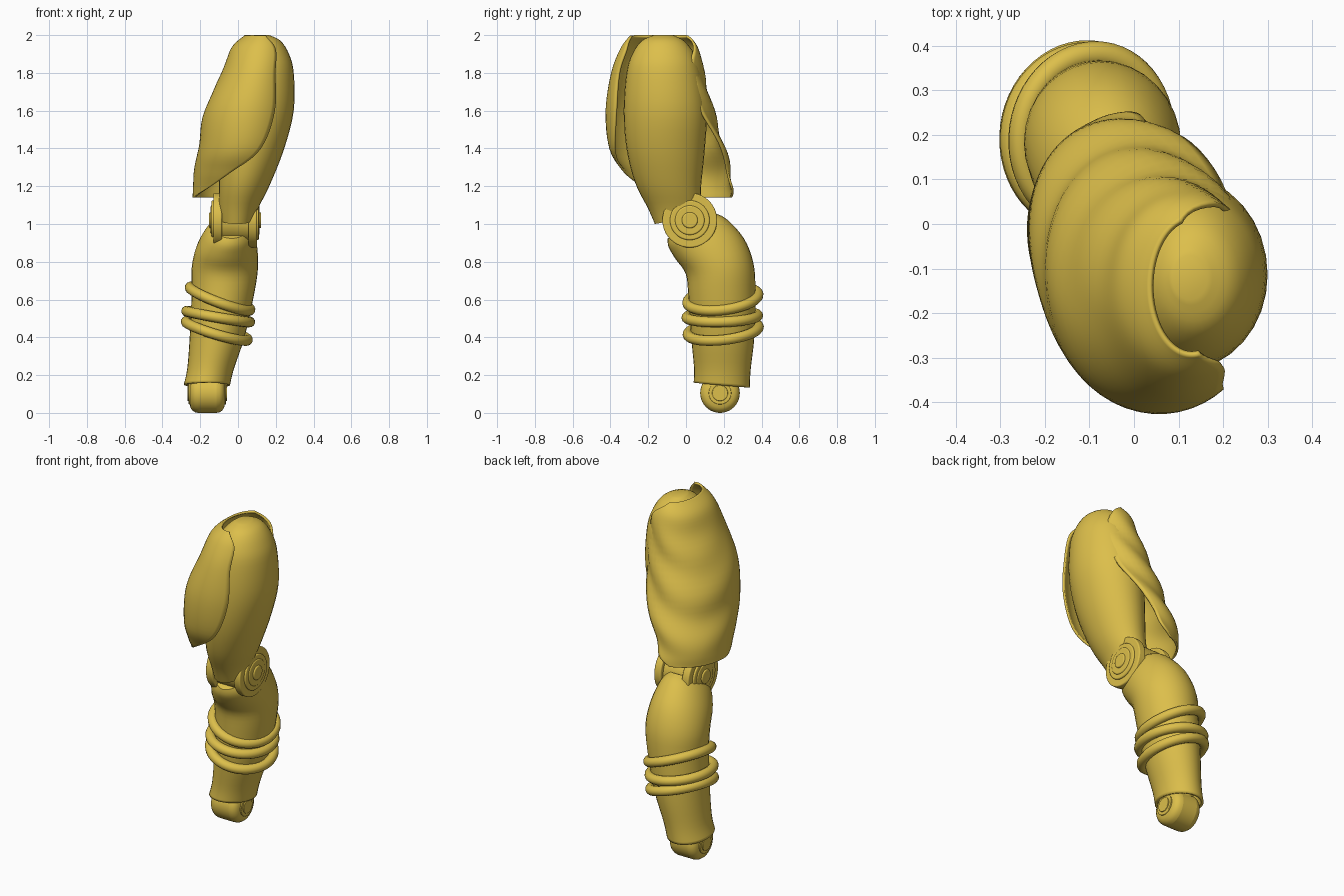
import bpy, math
from math import sin, cos, pi, radians

if "Cube" in bpy.data.objects:
    bpy.data.objects.remove(bpy.data.objects["Cube"])

gold = bpy.data.materials.new("gold")
gold.diffuse_color = (0.72, 0.52, 0.07, 1)
gold.use_nodes = True
gold.node_tree.nodes["Principled BSDF"].inputs["Base Color"].default_value = gold.diffuse_color


def finish(obj, angle=40):
    obj.data.materials.append(gold)
    bpy.ops.object.select_all(action='DESELECT')
    obj.select_set(True)
    bpy.context.view_layer.objects.active = obj
    bpy.ops.object.shade_smooth_by_angle(angle=radians(angle))
    return obj


def mesh_object(name, verts, faces):
    me = bpy.data.meshes.new(name)
    me.from_pydata(verts, [], faces)
    obj = bpy.data.objects.new(name, me)
    bpy.context.collection.objects.link(obj)
    return obj


def refine(rows, steps=4):
    """Catmull-Rom interpolation of section parameters."""
    out = []
    for i in range(len(rows) - 1):
        p = [rows[max(i - 1, 0)], rows[i], rows[i + 1], rows[min(i + 2, len(rows) - 1)]]
        for s in range(steps):
            t = s / steps
            out.append([b + 0.5 * t * (c - a + t * (2*a - 5*b + 4*c - d + t * (3*(b - c) + d - a)))
                        for a, b, c, d in zip(*p)])
    return out + [list(rows[-1])]


def loft(name, rows, seg=32, cap_start=True, cap_end=True):
    """Rows: front edge (y, z), back edge (y, z), centre x, half width."""
    verts, faces = [], []
    rows = refine(rows)
    for y0, z0, y1, z1, cx, rx in rows:
        for k in range(seg):
            a = 2 * pi * k / seg
            t = (1 - cos(a)) / 2
            verts.append((cx + rx * sin(a), y0 + (y1 - y0) * t, z0 + (z1 - z0) * t))
    for r in range(len(rows) - 1):
        for k in range(seg):
            a, b = r * seg + k, r * seg + (k + 1) % seg
            faces.append((a, b, b + seg, a + seg))
    if cap_start:
        faces.append(tuple(range(seg))[::-1])
    if cap_end:
        faces.append(tuple(range((len(rows) - 1) * seg, len(rows) * seg)))
    return mesh_object(name, verts, faces)


def disc(name, x0, x1, y, z, r, bevel=0.008, seg=40):
    """Cylinder lying along x, with rounded rims."""
    bpy.ops.mesh.primitive_cylinder_add(vertices=seg, radius=r, depth=abs(x1 - x0),
                                        location=((x0 + x1) / 2, y, z), rotation=(0, pi / 2, 0))
    obj = bpy.context.object
    obj.name = name
    m = obj.modifiers.new("bevel", 'BEVEL')
    m.width, m.segments, m.limit_method = bevel, 4, 'ANGLE'
    return finish(obj)


# Upper limb
finish(loft("upper_limb", [
    (-.17, 2.0, -.07, 2.0, .125, .04), (-.235, 1.97, -.01, 1.97, .135, .09),
    (-.285, 1.9, .045, 1.9, .13, .14), (-.315, 1.8, .08, 1.8, .125, .17),
    (-.33, 1.6, .11, 1.6, .105, .19), (-.315, 1.4, .10, 1.4, .075, .17),
    (-.27, 1.22, .08, 1.2, .035, .135), (-.20, 1.08, .08, 1.10, .005, .105),
    (-.165, 1.0, .05, 1.04, -.005, .085)]))

# Draped outer shell: z, centre x, centre y, radius x, radius y, start and end angle
shell_rows = refine([
    (1.995, .13, -.14, .09, .15, -80, -255), (1.93, .12, -.14, .15, .20, -60, -295),
    (1.8, .10, -.15, .18, .24, -58, -312), (1.6, .06, -.14, .23, .28, -55, -308),
    (1.4, .03, -.10, .235, .30, -68, -290), (1.28, .00, -.05, .225, .28, -98, -280),
    (1.19, -.02, -.01, .215, .255, -130, -277), (1.14, -.03, 0, .205, .24, -165, -262)], 6)
N = 40
verts, faces = [], []
for z, cx, cy, rx, ry, a0, a1 in shell_rows:
    for k in range(N + 1):
        a = radians(a0 + (a1 - a0) * k / N)
        back = max(0, min(1, (-math.degrees(a) - 160) / 50))
        phase = (z - 0.25 * (math.degrees(a) / 90 + 2.4) ** 2) * 2 * pi / 0.24
        f = 1 + 0.03 * back * sin(phase) * min(1, (2.0 - z) / 0.25)
        verts.append((cx + rx * f * cos(a), cy + ry * f * sin(a), z))
for r in range(len(shell_rows) - 1):
    for k in range(N):
        a = r * (N + 1) + k
        faces.append((a, a + N + 1, a + N + 2, a + 1))
shell = mesh_object("draped_shell", verts, faces)
m = shell.modifiers.new("thickness", 'SOLIDIFY')
m.thickness, m.offset = 0.012, 0
finish(shell)

# Hinge joint with stepped caps on both sides
KY, KZ = 0.02, 1.02
disc("hinge_core", -.095, .065, KY, KZ, .12, .01)
for side, x in (("left", -.085), ("right", .055)):
    d = -1 if side == "left" else 1
    for i, (r, w) in enumerate(((.145, .045), (.105, .055), (.078, .06), (.042, .068))):
        disc(f"hinge_cap_{side}_{i}", x, x + d * w, KY, KZ, r, .007)

# Lower limb, open sleeve at the bottom
lower = loft("lower_limb", [
    (-.09, .92, .15, 1.05, -.035, .09), (-.085, .88, .21, 1.02, -.045, .125),
    (-.05, .82, .30, .92, -.06, .155), (.005, .74, .35, .79, -.07, .168),
    (.02, .62, .36, .64, -.08, .158), (.035, .4, .355, .41, -.11, .138),
    (.05, .24, .335, .23, -.145, .116), (.048, .16, .33, .135, -.165, .115)], cap_end=False)
m = lower.modifiers.new("thickness", 'SOLIDIFY')
m.thickness, m.offset = 0.015, 0
finish(lower)

# Three tilted bands around the lower limb
for i, (x, y, z, tx, ty) in enumerate(((-.095, .195, .605, .12, .36),
                                       (-.105, .192, .51, .03, .17),
                                       (-.112, .197, .435, .11, .29))):
    bpy.ops.mesh.primitive_torus_add(major_radius=.178, minor_radius=.028, major_segments=56,
                                     minor_segments=12, location=(x, y, z), rotation=(tx, ty, 0))
    band = bpy.context.object
    band.name = f"band_{i}"
    band.scale = (.96, 1.05, 1)
    finish(band)

# End joint: rounded barrel with side rings and a stem into the sleeve
disc("end_joint", -.255, -.07, .18, .105, .105, .045)
for side, x, d in (("left", -.25, -1), ("right", -.075, 1)):
    disc(f"end_ring_{side}", x, x + d * .012, .18, .105, .06, .004)
    disc(f"end_pin_{side}", x, x + d * .018, .18, .105, .042, .004)
bpy.ops.mesh.primitive_cylinder_add(vertices=32, radius=.085, depth=.16, location=(-.16, .185, .19))
bpy.context.object.name = "end_stem"
finish(bpy.context.object)
